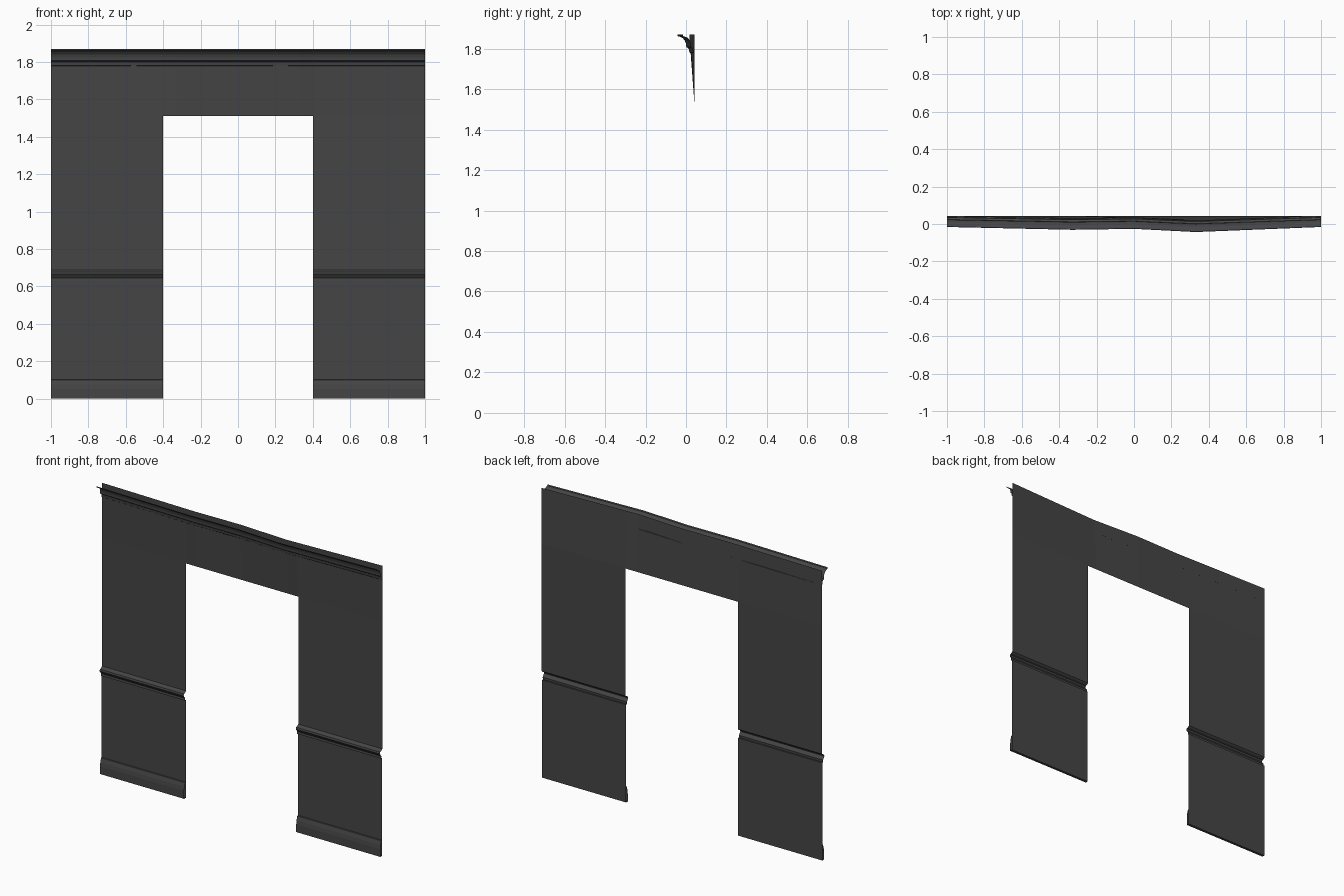
import bpy, bmesh

if "Cube" in bpy.data.objects:
    bpy.data.objects.remove(bpy.data.objects["Cube"])

BACK = 0.043     # y of the flat wall sheet
TOP, DOOR = 1.87, 1.51

mat = bpy.data.materials.new("dark_grey")
mat.diffuse_color = (0.06, 0.06, 0.06, 1)
mat.use_nodes = True
mat.node_tree.nodes["Principled BSDF"].inputs["Base Color"].default_value = mat.diffuse_color

# Bulge of the top edge towards the front, along x
WAVE = [(-1, 0), (-0.33, 0.015), (0, 0.010), (0.33, 0.027), (1, 0)]


def bulge(x, z):
    if z <= DOOR:
        return 0
    for (x0, d0), (x1, d1) in zip(WAVE, WAVE[1:]):
        if x0 <= x <= x1:
            d = d0 + (d1 - d0) * (x - x0) / (x1 - x0)
            return d * (z - DOOR) / (TOP - DOOR)
    return 0


def sweep(name, spans, profile):
    """Sweep a (projection, z) profile, listed bottom to top, along x spans."""
    bm = bmesh.new()
    for xs in spans:
        rows = [[bm.verts.new((x, BACK - p - bulge(x, z), z)) for p, z in profile]
                for x in xs]
        for a, b in zip(rows, rows[1:]):
            for i in range(len(profile) - 1):
                bm.faces.new((a[i], b[i], b[i + 1], a[i + 1]))
    mesh = bpy.data.meshes.new(name)
    bm.to_mesh(mesh)
    bm.free()
    mesh.materials.append(mat)
    ob = bpy.data.objects.new(name, mesh)
    bpy.context.collection.objects.link(ob)
    return ob


legs = [(-1, -0.4), (0.4, 1)]
full = [(-1, -0.4, -0.33, 0, 0.33, 0.4, 1)]

# Wall sheets: below the rail, beside the door, above the door
sweep("lower_wall", legs, [(0.004, 0), (0.004, 0.63)])
sweep("upper_wall", legs, [(0, 0.688), (0, DOOR)])
sweep("lintel_wall", full, [(0, DOOR), (0, TOP)])

# Mouldings
sweep("baseboard", legs, [(0.004, 0), (0.021, 0), (0.021, 0.05), (0.018, 0.075),
                          (0.011, 0.1), (0.004, 0.102)])
sweep("chair_rail", legs, [(0.004, 0.63), (0.012, 0.63), (0.011, 0.645), (0.018, 0.655),
                           (0.025, 0.665), (0.022, 0.676), (0.01, 0.68), (0, 0.688)])
sweep("crown_moulding", full, [(0, 1.778), (0.006, 1.782), (0.008, 1.80), (0.019, 1.808),
                               (0.02, 1.825), (0.024, 1.84), (0.034, 1.853),
                               (0.044, 1.858), (0.057, 1.862), (0.059, TOP)])
